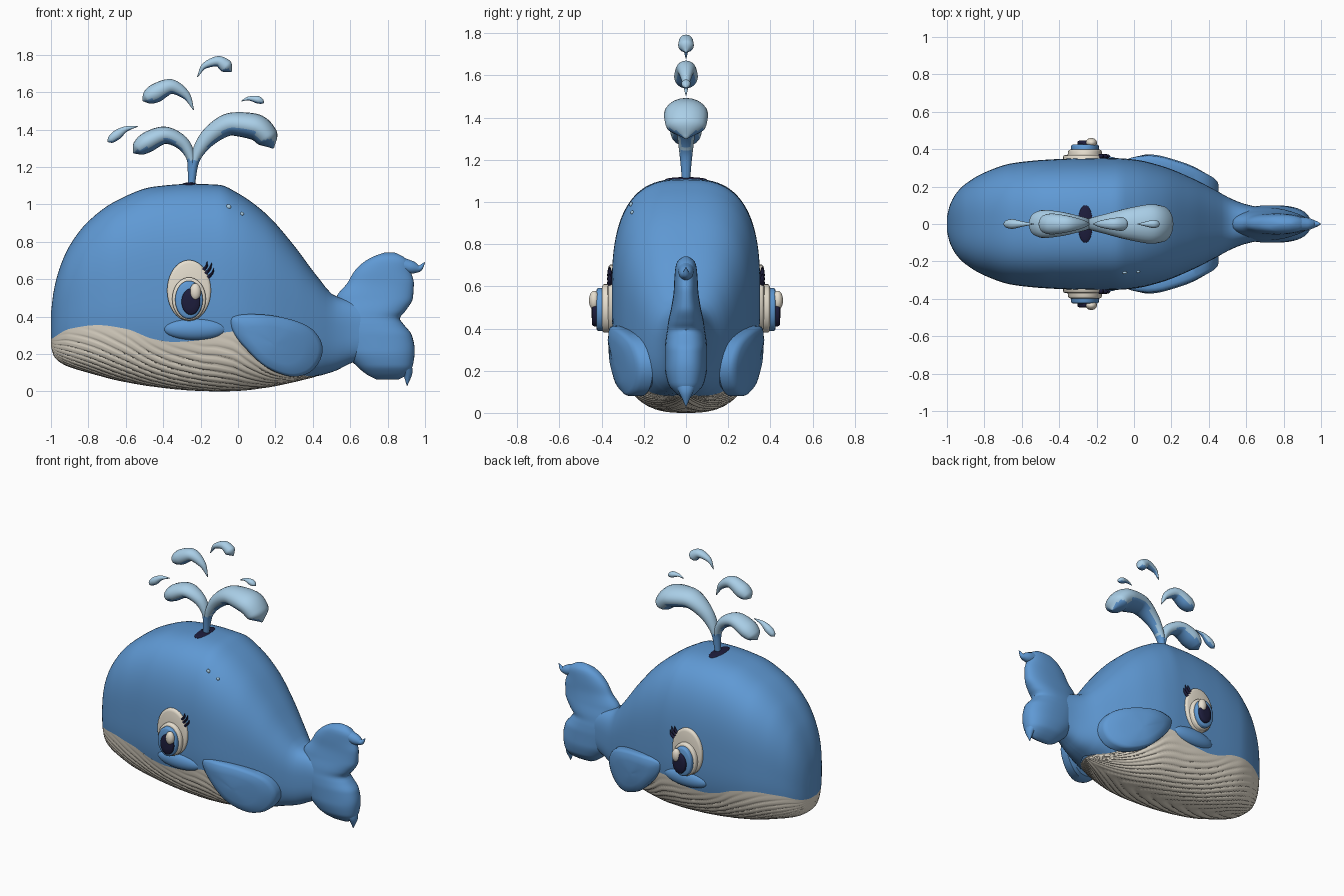
import bpy, bmesh, math
from mathutils import Vector

if "Cube" in bpy.data.objects:
    bpy.data.objects.remove(bpy.data.objects["Cube"])


def material(name, rgb):
    m = bpy.data.materials.new(name)
    m.diffuse_color = (*rgb, 1)
    m.use_nodes = True
    m.node_tree.nodes["Principled BSDF"].inputs["Base Color"].default_value = m.diffuse_color
    return m


BLUE = material("whale blue", (0.115, 0.32, 0.66))
CREAM = material("cream", (0.79, 0.73, 0.62))
PALE = material("pale water blue", (0.40, 0.62, 0.80))
NAVY = material("dark navy", (0.012, 0.012, 0.045))


def interp(table, x, col=1):
    """Smooth monotone interpolation of one column of a table keyed on column 0."""
    n = len(table)
    i = 0
    while i < n - 2 and x > table[i + 1][0]:
        i += 1

    def slope(k):
        return (table[k + 1][col] - table[k][col]) / (table[k + 1][0] - table[k][0])

    def tangent(k):
        if k == 0:
            return slope(0)
        if k == n - 1:
            return slope(n - 2)
        a, b = slope(k - 1), slope(k)
        return 0 if a * b <= 0 else 2 * a * b / (a + b)

    h = table[i + 1][0] - table[i][0]
    t = max(0, min(1, (x - table[i][0]) / h))
    return ((2*t**3 - 3*t*t + 1) * table[i][col] + (t**3 - 2*t*t + t) * h * tangent(i)
            + (3*t*t - 2*t**3) * table[i + 1][col] + (t**3 - t*t) * h * tangent(i + 1))


def finish(name, bm, mats, rule=None, angle=40):
    bmesh.ops.recalc_face_normals(bm, faces=bm.faces)
    if rule:
        for f in bm.faces:
            f.material_index = rule(f)
    me = bpy.data.meshes.new(name)
    bm.to_mesh(me)
    bm.free()
    for m in mats:
        me.materials.append(m)
    ob = bpy.data.objects.new(name, me)
    bpy.context.collection.objects.link(ob)
    bpy.ops.object.select_all(action='DESELECT')
    ob.select_set(True)
    bpy.context.view_layer.objects.active = ob
    bpy.ops.object.shade_smooth_by_angle(angle=math.radians(angle))
    return ob


def loft(name, rings, mats, rule=None, closed=True, angle=40):
    bm = bmesh.new()
    rows = [[bm.verts.new(p) for p in r] for r in rings]
    n = len(rows[0])
    for a, b in zip(rows, rows[1:]):
        for j in range(n if closed else n - 1):
            k = (j + 1) % n
            bm.faces.new((a[j], a[k], b[k], b[j]))
    bm.faces.new(rows[0])
    bm.faces.new(rows[-1])
    return finish(name, bm, mats, rule, angle)


def power(v, e):
    return math.copysign(abs(v) ** e, v)


def tube(name, pts, mats, y=0, rule=None, steps=8, sides=20):
    """Tapered tube along (x, z, radius, half depth in y) points."""
    tab = [(i, *p) for i, p in enumerate(pts)]
    us = [i / steps for i in range((len(pts) - 1) * steps + 1)]
    rings = []
    for u in us:
        x, z, r, d = (interp(tab, u, c) for c in (1, 2, 3, 4))
        lo, hi = max(0, u - .2), min(len(pts) - 1, u + .2)
        t = Vector((interp(tab, hi) - interp(tab, lo), interp(tab, hi, 2) - interp(tab, lo, 2))).normalized()
        ang = [2 * math.pi * j / sides for j in range(sides)]
        rings.append([(x - t.y * r * math.cos(a), y + d * math.sin(a), z + t.x * r * math.cos(a)) for a in ang])
    return loft(name, rings, mats, rule, angle=60)


def ball(name, loc, size, mat):
    bm = bmesh.new()
    bmesh.ops.create_uvsphere(bm, u_segments=32, v_segments=16, radius=1)
    for v in bm.verts:
        v.co = Vector([c * s + o for c, s, o in zip(v.co, size, loc)])
    return finish(name, bm, [mat])


# body stations: x, top, bottom, half width
BODY = [(-1, .42, .24, .04), (-.985, .54, .19, .10), (-.95, .67, .155, .165), (-.9, .78, .13, .215),
        (-.8, .91, .10, .275), (-.65, 1.02, .06, .325), (-.45, 1.095, .025, .345), (-.25, 1.11, .005, .352),
        (-.1, 1.105, 0, .352), (0, 1.06, .003, .345), (.15, .95, .02, .31), (.3, .78, .05, .25),
        (.42, .62, .08, .19), (.52, .51, .11, .135), (.6, .49, .15, .105), (.72, .46, .19, .08)]
# mouth line: x, height
MOUTH = [(-1, .28), (-.9, .335), (-.75, .355), (-.6, .335), (-.45, .28), (-.35, .265), (-.2, .275),
         (-.1, .31), (-.03, .32), (.05, .27), (.2, .15), (.35, .085), (.42, .08)]
N = 2.8


def section(x):
    top, bot, w = (interp(BODY, x, c) for c in (1, 2, 3))
    zc, h = (top + bot) / 2, (top - bot) / 2
    if x >= .42:
        return zc, h, w, -math.pi / 2
    t = max(-1, min(1, (interp(MOUTH, x) - zc) / h))
    return zc, h, w, math.asin(power(t, N / 2))


def body_y(x, z):
    zc, h, w, _ = section(x)
    return w * (1 - min(1, abs((z - zc) / h)) ** N) ** (1 / N)


def body_ring(x, lower, count, grooves=False):
    zc, h, w, a0 = section(x)
    a, b = (math.pi - a0, 2 * math.pi + a0) if lower else (a0, math.pi - a0)
    ring = []
    for j in range(count + 1):
        f = j / count
        g = a + (b - a) * f
        k = 1
        if grooves:
            phase = .7 * x + abs(2 * f - 1)
            k = 1 - .022 * max(0, math.cos(2 * math.pi * 10 * phase)) ** 4 * min(1, 12 * f, 12 * (1 - f))
        ring.append((w * k * power(math.cos(g), 2 / N), x, zc + h * k * power(math.sin(g), 2 / N)))
    return [(px, -0 + py, pz) for py, px, pz in ring]


def stations(end, n):
    # closer together at the nose
    return [-1 + (end + 1) * (i / n) ** 1.5 for i in range(n + 1)]


# back and head above the mouth line, pleated belly below it
loft("body", [body_ring(x, False, 64) for x in stations(.72, 80)], [BLUE], closed=False)
loft("belly", [body_ring(x, True, 128, True) for x in stations(.419, 90)], [CREAM], closed=False, angle=60)

# tail flukes stacked in height: z, front x, rear x, half thickness
TAIL = [(.065, .74, .86, .01), (.09, .69, .905, .045), (.14, .63, .935, .085), (.22, .56, .945, .10),
        (.3, .53, .93, .10), (.36, .52, .885, .095), (.39, .52, .865, .09), (.43, .52, .895, .085),
        (.5, .525, .935, .07), (.58, .585, .94, .058), (.64, .62, .925, .055), (.69, .67, .915, .05),
        (.72, .72, .885, .04), (.742, .78, .84, .01)]
rings = []
for i in range(61):
    z = .065 + (.742 - .065) * i / 60
    x0, x1, d = (interp(TAIL, z, c) for c in (1, 2, 3))
    rings.append([((x0 + x1) / 2 + (x1 - x0) / 2 * power(math.cos(a), .85), d * power(math.sin(a), .85), z)
                  for a in (2 * math.pi * j / 40 for j in range(40))])
loft("tail_flukes", rings, [BLUE])
tube("upper_fluke_tip", [(.84, .69, .04, .04), (.92, .665, .036, .035), (.965, .658, .02, .02),
                         (1, .692, .001, .001)], [BLUE])
tube("lower_fluke_tip", [(.885, .15, .045, .06), (.907, .09, .024, .03), (.904, .03, .001, .001)], [BLUE])

# side parts: fins, eyes, lashes, cheeks
FIN = [(-.05, .385), (0, .41), (.15, .41), (.3, .38), (.4, .33), (.45, .25), (.44, .17), (.38, .10),
       (.28, .08), (.15, .13), (.05, .22), (-.025, .31)]
FIN_Y = [(-.06, .355), (.08, .372), (.25, .335), (.46, .25)]


def fin_outline():
    n = len(FIN)
    for i in range(n):
        p0, p1, p2, p3 = (Vector(FIN[(i + k) % n]) for k in (-1, 0, 1, 2))
        for t in (0, .25, .5, .75):
            yield (p1 * 2 + (p2 - p0) * t + (p0 * 2 - p1 * 5 + p2 * 4 - p3) * t * t
                   + (p1 * 3 - p0 - p2 * 3 + p3) * t ** 3) / 2


def disc(name, x, z, rx, rz, y0, y1, s, mat):
    prof = [(1, y0), (1, y1 - .01), (.97, y1 - .004), (.88, y1), (.4, y1 + .002)]
    loft(name, [[(x + rx * k * math.cos(a), s * y, z + rz * k * math.sin(a))
                 for a in (2 * math.pi * j / 40 for j in range(40))] for k, y in prof], [mat])


for s, side in ((-1, "right"), (1, "left")):
    rings = []
    for k, off in ((.9, -.10), (1, -.08), (1, -.03), (.97, -.015), (.9, -.006), (.6, .004), (.1, .008)):
        ring = []
        for p in fin_outline():
            x, z = .2 + (p.x - .2) * k, .25 + (p.y - .25) * k
            ring.append((x, s * (interp(FIN_Y, x) + off - (.4 - z) * .08), z))
        rings.append(ring)
    loft(side + "_fin", rings, [BLUE])
    ball(side + "_cheek", (-.23, s * .325, .335), (.17, .045, .06), BLUE)
    disc(side + "_eye_white", -.262, .54, .117, .163, .31, .37, s, CREAM)
    disc(side + "_eye_socket", -.262, .495, .09, .115, .35, .398, s, CREAM)
    disc(side + "_iris", -.262, .49, .074, .102, .38, .425, s, BLUE)
    disc(side + "_pupil", -.252, .48, .05, .07, .40, .445, s, NAVY)
    ball(side + "_eye_glint", (-.228, s * .435, .533), (.03, .025, .046), CREAM)
    for i, (x, z) in enumerate(((-.165, .695), (-.14, .69), (-.128, .66))):
        x0, z0 = -.185 + i * .012, .65 - i * .02
        tube(f"{side}_lash_{i + 1}", [(x0, z0, .009, .012), ((x + x0) / 2 + .008, (z + z0) / 2, .006, .01),
                                      (x, z, .001, .001)], [NAVY], y=s * .362, steps=4, sides=8)

# pale glints on the front flank
for i, (x, z, r) in enumerate(((-.05, .988, .013), (.022, .95, .01))):
    ball(f"skin_glint_{i + 1}", (x, -body_y(x, z), z), (r, .008, r), PALE)

# blowhole and spout
ball("blowhole", (-.26, 0, 1.105), (.042, .10, .013), NAVY)


def water(f):
    c = f.calc_center_median()
    return 1 if c.z < 1.24 or f.normal.z < -.55 else 0


tube("spout_left", [(-.25, 1.09, .018, .018), (-.248, 1.22, .022, .028), (-.29, 1.32, .036, .042),
                    (-.39, 1.37, .046, .065), (-.48, 1.335, .054, .075), (-.53, 1.30, .042, .06),
                    (-.56, 1.275, .003, .003)], [PALE, BLUE], rule=water)
tube("spout_right", [(-.25, 1.09, .018, .018), (-.235, 1.22, .024, .03), (-.165, 1.35, .046, .05),
                     (-.03, 1.43, .062, .085), (.09, 1.415, .07, .105), (.155, 1.36, .062, .095),
                     (.19, 1.30, .004, .004)], [PALE, BLUE], rule=water)
# loose drops
tube("drop_left", [(-.237, 1.505, .002, .002), (-.275, 1.58, .022, .022), (-.36, 1.63, .04, .045),
                   (-.44, 1.595, .05, .056), (-.485, 1.57, .036, .045), (-.51, 1.555, .003, .003)],
     [PALE, BLUE], rule=water)
tube("drop_top", [(-.217, 1.682, .002, .002), (-.18, 1.74, .016, .018), (-.11, 1.765, .028, .032),
                  (-.065, 1.74, .036, .037), (-.035, 1.71, .003, .003)], [PALE, BLUE], rule=water)
tube("drop_far_left", [(-.535, 1.418, .002, .002), (-.595, 1.405, .014, .014), (-.65, 1.37, .026, .026),
                       (-.68, 1.347, .02, .02), (-.698, 1.335, .002, .002)], [PALE, BLUE], rule=water)
tube("drop_far_right", [(.018, 1.553, .002, .002), (.06, 1.567, .011, .012), (.105, 1.56, .02, .022),
                        (.127, 1.55, .014, .016), (.138, 1.543, .002, .002)], [PALE, BLUE], rule=water)
